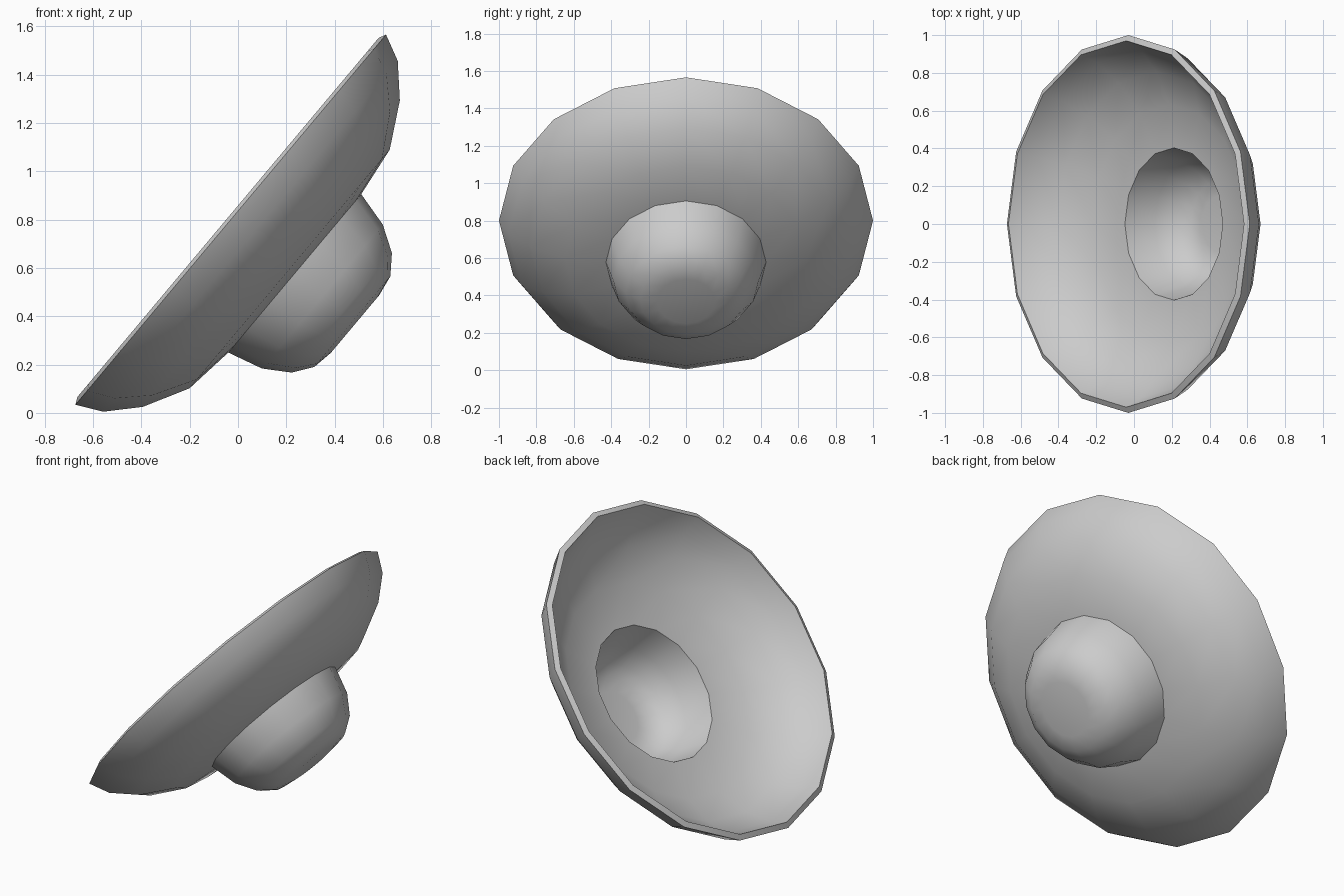
import bpy
import bmesh
import math

SIDES = 16

cube = bpy.data.objects.get("Cube")
if cube:
    bpy.data.objects.remove(cube, do_unlink=True)

grey = bpy.data.materials.new("plain_grey")
grey.use_nodes = True
colour = (0.6, 0.6, 0.6, 1)
grey.diffuse_color = colour
grey.node_tree.nodes["Principled BSDF"].inputs["Base Color"].default_value = colour

# Outer profile (radius, height): wide shallow dish, then the narrow cup below it
profile = [
    (1.0, 0.0), (0.948, -0.107), (0.828, -0.219), (0.645, -0.318),
    (0.428, -0.346),
    (0.389, -0.495), (0.323, -0.6), (0.245, -0.657), (0.155, -0.672),
]

# Lathe the profile into rings and close the cup with a flat base
bm = bmesh.new()
rings = []
for radius, height in profile:
    angles = [2 * math.pi * i / SIDES for i in range(SIDES)]
    rings.append([bm.verts.new((radius * math.cos(a), radius * math.sin(a), height))
                  for a in angles])
for upper, lower in zip(rings, rings[1:]):
    for i in range(SIDES):
        j = (i + 1) % SIDES
        bm.faces.new((upper[i], lower[i], lower[j], upper[j]))
bm.faces.new(list(reversed(rings[-1])))

mesh = bpy.data.meshes.new("dish_shell")
bm.to_mesh(mesh)
bm.free()
mesh.materials.append(grey)
dish = bpy.data.objects.new("dish_shell", mesh)
bpy.context.collection.objects.link(dish)

# Tilt the open side up and towards -x
dish.location = (-0.03, 0, 0.8)
dish.rotation_euler = (0, math.radians(-50), 0)

# Wall thickness, grown inwards from the outer profile
wall = dish.modifiers.new("wall", "SOLIDIFY")
wall.thickness = 0.033
wall.offset = -1
wall.use_even_offset = True

# Apply the wall so that the rim edges are kept sharp
bpy.ops.object.select_all(action="DESELECT")
dish.select_set(True)
bpy.context.view_layer.objects.active = dish
bpy.ops.object.modifier_apply(modifier=wall.name)
bpy.ops.object.shade_smooth_by_angle(angle=math.radians(30))
